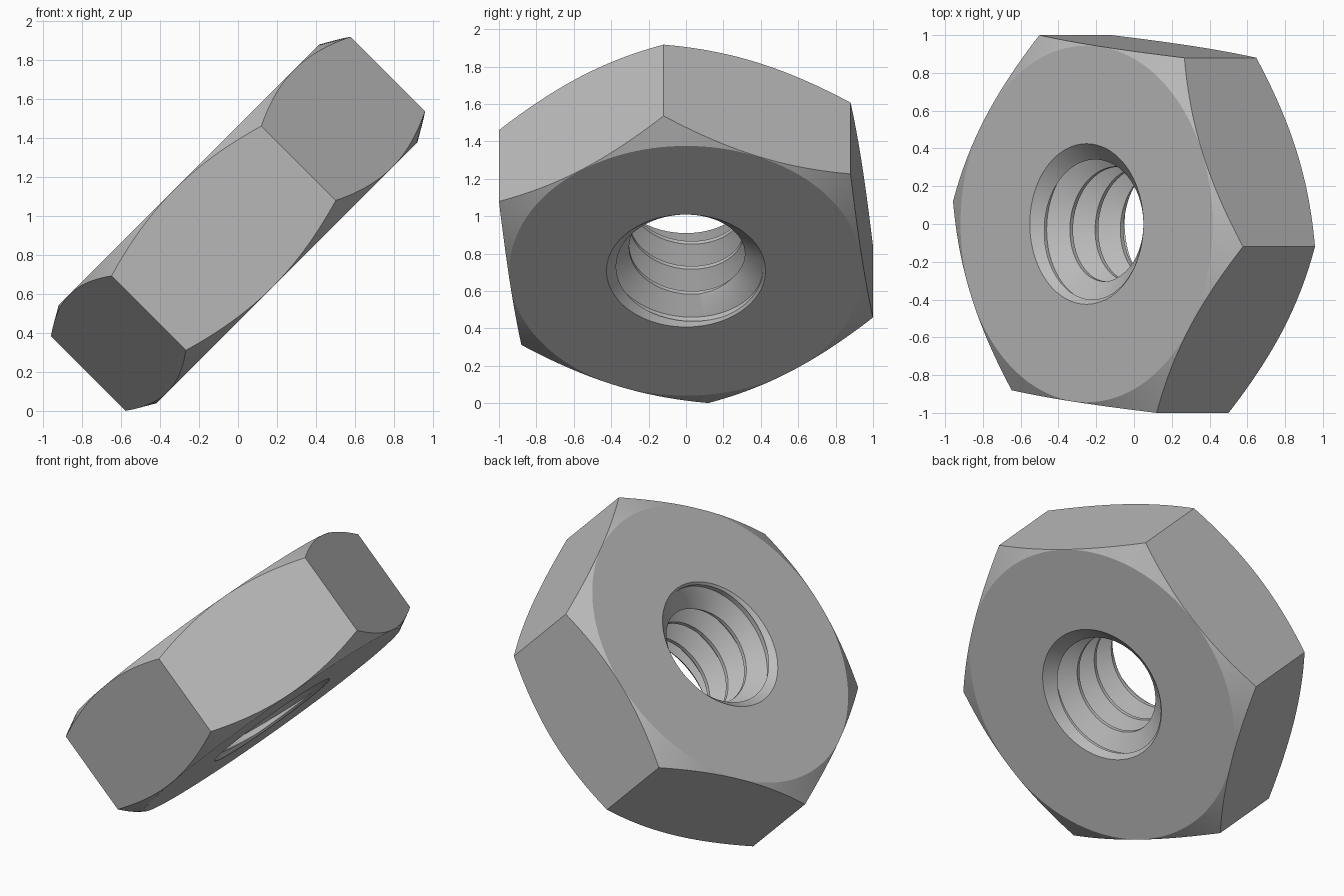
import bpy, bmesh
from math import sin, cos, pi, radians, tan

cube = bpy.data.objects.get("Cube")
if cube:
    bpy.data.objects.remove(cube, do_unlink=True)

CORNER_R = 1.092       # centre to hexagon corner
FLAT_R = 0.944         # rim of the flat circular face
HALF_T = 0.355         # half thickness
PITCH, MINOR_R, MAJOR_R = 0.189, 0.304, 0.412
SINK_R = 0.425         # mouth of the countersink
SEG = 128


def make_object(name, bm):
    bmesh.ops.recalc_face_normals(bm, faces=bm.faces)
    mesh = bpy.data.meshes.new(name)
    bm.to_mesh(mesh)
    bm.free()
    obj = bpy.data.objects.new(name, mesh)
    bpy.context.collection.objects.link(obj)
    return obj


def lathe(name, profile, count, phase=0.0):
    """Closed solid from (radius, height) points turned about z."""
    bm = bmesh.new()
    rings = [[bm.verts.new((r * cos(phase + 2 * pi * i / count),
                            r * sin(phase + 2 * pi * i / count), h))
              for i in range(count)] for r, h in profile]
    for a, b in zip(rings, rings[1:]):
        for i in range(count):
            j = (i + 1) % count
            bm.faces.new((a[i], a[j], b[j], b[i]))
    bm.faces.new(rings[0])
    bm.faces.new(rings[-1])
    return make_object(name, bm)


def thread_tap(name, turns=4):
    """Right-handed helical tap, longer than the nut at both ends."""
    crest, root = PITCH / 16, PITCH * 0.09
    section = [(MINOR_R, -crest), (MINOR_R, crest),
               (MAJOR_R, PITCH / 2 - root), (MAJOR_R, PITCH / 2 + root)]
    points = [(r, h + k * PITCH) for k in range(-turns, turns + 1) for r, h in section]
    start = 0.163 - PITCH / 2
    bm = bmesh.new()
    cols = [[bm.verts.new((r * cos(2 * pi * i / SEG), r * sin(2 * pi * i / SEG),
                           h + start + PITCH * i / SEG)) for r, h in points]
            for i in range(SEG)]
    for i in range(SEG):
        # the last column joins the first one a full pitch higher
        a = cols[i]
        b = cols[i + 1] if i + 1 < SEG else cols[0][len(section):]
        for j in range(min(len(a), len(b)) - 1):
            bm.faces.new((a[j], b[j], b[j + 1], a[j + 1]))
    # close both open ends with a fan
    low, high = bm.verts.new((0, 0, -1.2)), bm.verts.new((0, 0, 1.2))
    for e in [e for e in bm.edges if e.is_boundary]:
        tip = high if e.verts[0].co.z > 0 else low
        bm.faces.new((e.verts[0], e.verts[1], tip))
    return make_object(name, bm)


def cut(target, cutter, operation):
    mod = target.modifiers.new(cutter.name, "BOOLEAN")
    mod.operation, mod.solver, mod.object = operation, "EXACT", cutter
    bpy.context.view_layer.objects.active = target
    bpy.ops.object.modifier_apply(modifier=mod.name)
    bpy.data.objects.remove(cutter, do_unlink=True)


# Hexagonal body, corners trimmed by a 30 degree chamfer on both faces
nut = lathe("hex_nut", [(CORNER_R, -0.6), (CORNER_R, 0.6)], 6, radians(-6.3))
reach = 0.3
edge_h = HALF_T - reach * tan(radians(30))
blank = lathe("chamfer_blank", [(FLAT_R, -HALF_T), (FLAT_R + reach, -edge_h),
                                (FLAT_R + reach, edge_h), (FLAT_R, HALF_T)], SEG)
cut(nut, blank, "INTERSECT")

# Threaded hole with a countersink at each end
cut(nut, thread_tap("thread_tap"), "DIFFERENCE")
for side in (-1, 1):
    sink = lathe("countersink", [(SINK_R - 0.2, side * (HALF_T - 0.2)),
                                 (SINK_R + 0.1, side * (HALF_T + 0.1))], SEG, pi / SEG)
    cut(nut, sink, "DIFFERENCE")

# Grey metal
steel = bpy.data.materials.new("grey_steel")
steel.use_nodes = True
colour = (0.5, 0.5, 0.5, 1)
steel.diffuse_color = colour
steel.node_tree.nodes["Principled BSDF"].inputs["Base Color"].default_value = colour
nut.data.materials.clear()
nut.data.materials.append(steel)

# Smooth shading and tilted pose
bpy.ops.object.select_all(action="DESELECT")
nut.select_set(True)
bpy.context.view_layer.objects.active = nut
bpy.ops.object.shade_smooth_by_angle(angle=radians(20))
nut.rotation_euler = (0, radians(-45), 0)
nut.location = (0, 0, 0.959)
